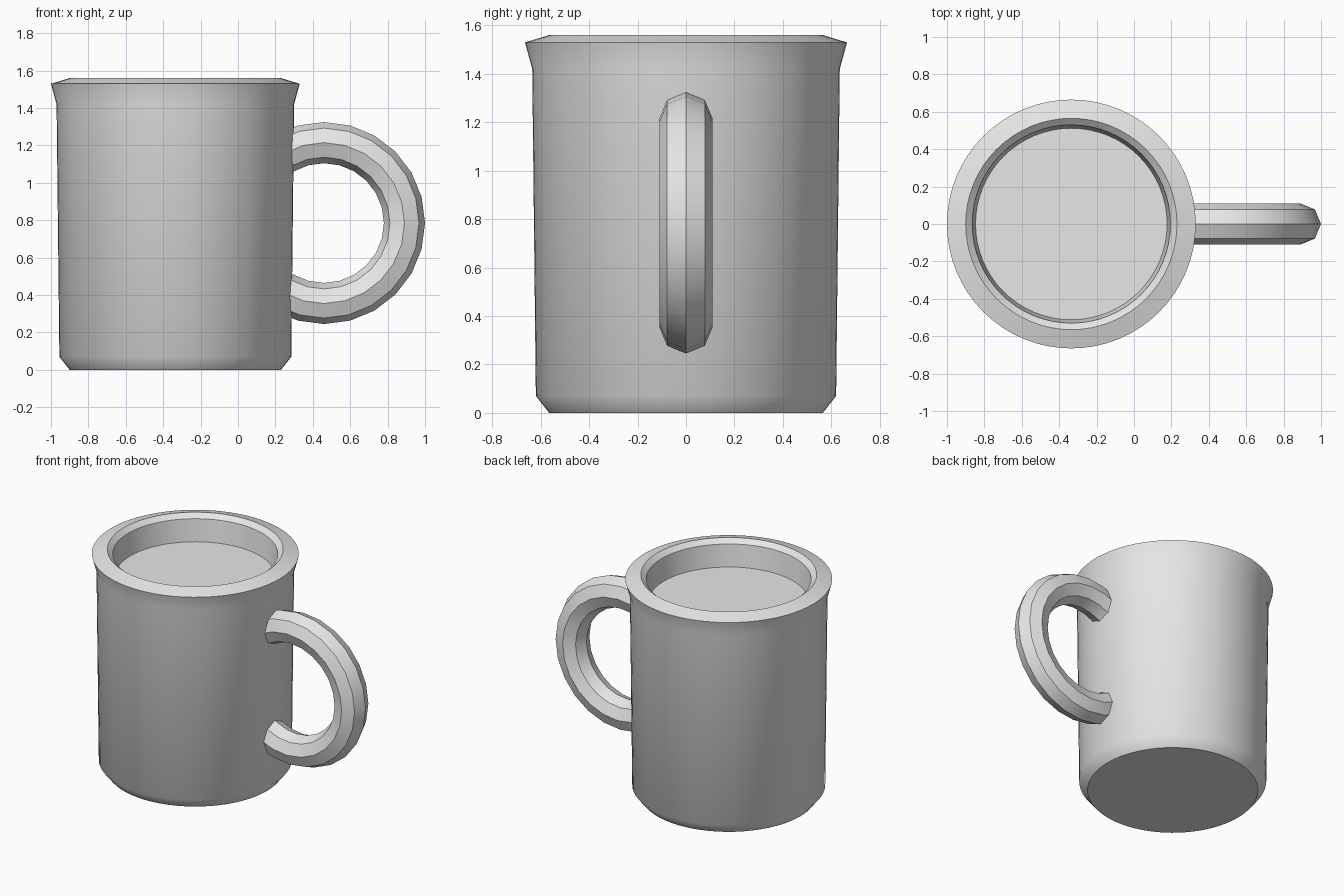
import bpy, bmesh, math

if "Cube" in bpy.data.objects:
    bpy.data.objects.remove(bpy.data.objects["Cube"])

CUP_X = -0.335

grey = bpy.data.materials.new("pale_grey")
grey.diffuse_color = (0.8, 0.8, 0.8, 1)
grey.use_nodes = True
grey.node_tree.nodes["Principled BSDF"].inputs["Base Color"].default_value = grey.diffuse_color


def finish(name, bm, x, z):
    bmesh.ops.recalc_face_normals(bm, faces=bm.faces)
    me = bpy.data.meshes.new(name)
    bm.to_mesh(me)
    bm.free()
    me.materials.append(grey)
    ob = bpy.data.objects.new(name, me)
    bpy.context.collection.objects.link(ob)
    ob.location = (x, 0, z)
    bpy.ops.object.select_all(action='DESELECT')
    ob.select_set(True)
    bpy.context.view_layer.objects.active = ob
    bpy.ops.object.shade_smooth_by_angle(angle=math.radians(40))
    return ob


def loft(bm, rings, closed_ring=True):
    """Skin a list of vertex rings and cap both ends."""
    n = len(rings[0])
    for a, b in zip(rings, rings[1:]):
        for i in range(n):
            j = (i + 1) % n
            bm.faces.new((a[i], a[j], b[j], b[i]))
    bm.faces.new(rings[0])
    bm.faces.new(rings[-1])


# Mug body: base chamfer, tapered wall, flared lip, inner wall, filled level
profile = [(0.565, 0), (0.62, 0.07), (0.635, 1.42), (0.665, 1.53),
           (0.565, 1.56), (0.53, 1.53), (0.512, 1.375)]
SIDES = 64
bm = bmesh.new()
rings = []
for r, z in profile:
    rings.append([bm.verts.new((r * math.cos(math.tau * i / SIDES),
                                r * math.sin(math.tau * i / SIDES), z))
                  for i in range(SIDES)])
loft(bm, rings)
finish("mug_body", bm, CUP_X, 0)

# Handle: octagonal tube swept round an arc, its ends sunk into the wall
MAJOR, MINOR = 0.43, 0.11
bm = bmesh.new()
rings = []
for deg in range(-135, 136, 15):
    a = math.radians(deg)
    ring = []
    for k in range(8):
        t = math.tau * k / 8
        r = MAJOR + MINOR * math.cos(t)
        ring.append(bm.verts.new((r * math.cos(a), MINOR * math.sin(t), r * math.sin(a))))
    rings.append(ring)
loft(bm, rings)
finish("handle", bm, 0.46, 0.785)
